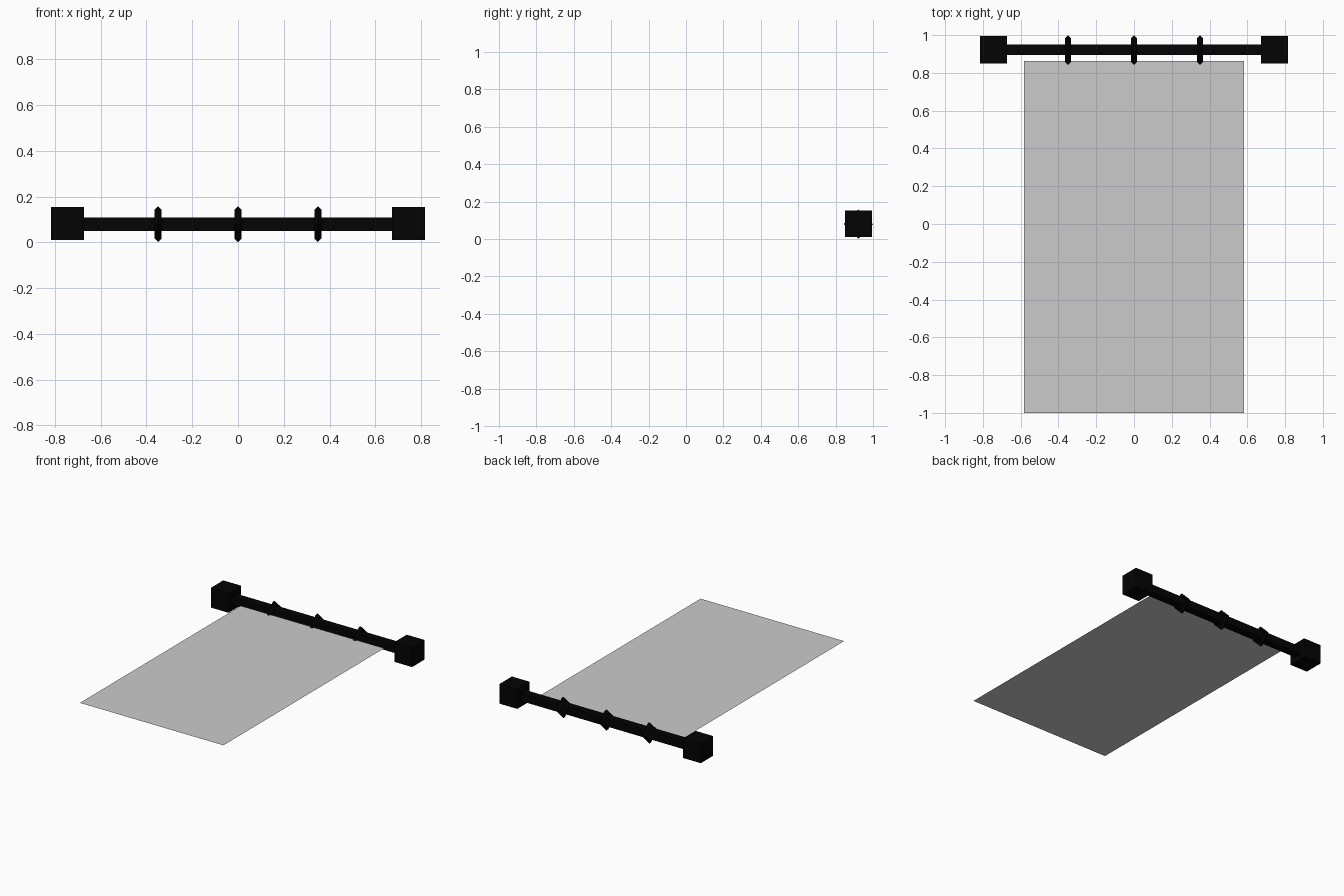
import bpy
from math import pi

if "Cube" in bpy.data.objects:
    bpy.data.objects.remove(bpy.data.objects["Cube"])

ROD_Y, ROD_Z = 0.9215, 0.0795

black = bpy.data.materials.new("black")
black.diffuse_color = (0.001, 0.001, 0.001, 1)
black.use_nodes = True
black.node_tree.nodes["Principled BSDF"].inputs["Base Color"].default_value = black.diffuse_color


def finish(name):
    ob = bpy.context.object
    ob.name = name
    ob.data.materials.append(black)
    return ob


# Flat cloth panel, level with the middle of the rod
bpy.ops.mesh.primitive_plane_add(size=1, location=(0, -0.0685, 0.08))
cloth = bpy.context.object
cloth.name = "curtain_cloth"
cloth.scale = (1.164, 1.863, 1)

# Square rod along x
bpy.ops.mesh.primitive_cube_add(size=1, location=(0, ROD_Y + 0.001, ROD_Z))
rod = finish("curtain_rod")
rod.scale = (1.4, 0.058, 0.058)

# Cube finials at both ends
for side, label in ((-1, "left"), (1, "right")):
    bpy.ops.mesh.primitive_cube_add(
        size=0.144, location=(side * 0.7445, ROD_Y + 0.001, ROD_Z + 0.002))
    finish("finial_" + label)

# Low-poly diamond-shaped rings around the rod
for i in (-1, 0, 1):
    bpy.ops.mesh.primitive_torus_add(major_segments=4, minor_segments=4,
                                     major_radius=0.0628, minor_radius=0.0157,
                                     location=(i * 0.349, ROD_Y, ROD_Z),
                                     rotation=(0, pi / 2, 0))
    finish("curtain_ring_%d" % (i + 2))
